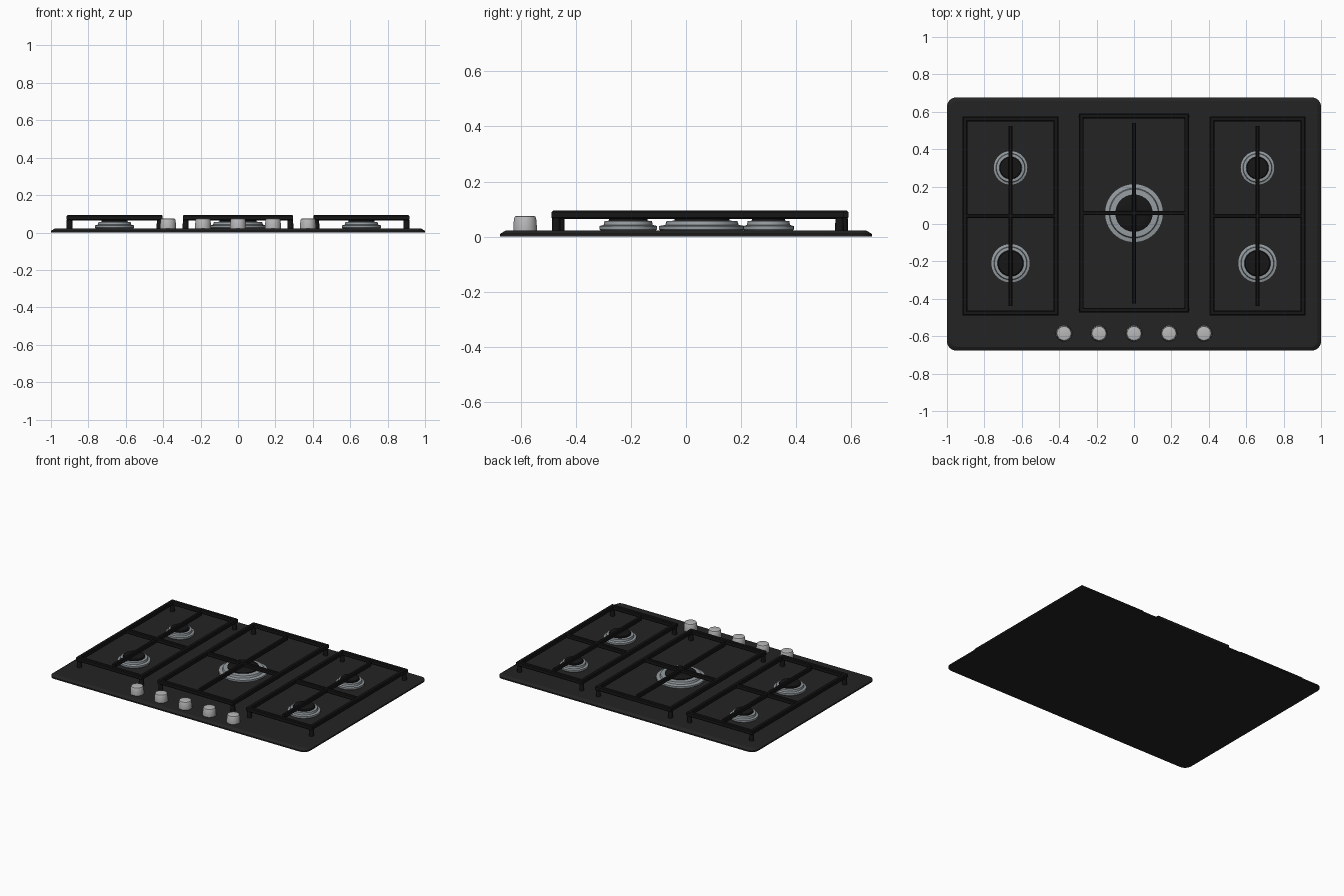
import bpy, bmesh, math
from mathutils import Matrix

cube = bpy.data.objects.get("Cube")
if cube:
    bpy.data.objects.remove(cube, do_unlink=True)


def material(name, rgb, rough=0.5):
    m = bpy.data.materials.new(name)
    m.use_nodes = True
    m.diffuse_color = (*rgb, 1)
    bsdf = next(n for n in m.node_tree.nodes if n.type == 'BSDF_PRINCIPLED')
    bsdf.inputs["Base Color"].default_value = (*rgb, 1)
    bsdf.inputs["Roughness"].default_value = rough
    return m


GLASS = material("dark plate", (0.017, 0.017, 0.017))
IRON = material("black iron", (0.008, 0.008, 0.008))
METAL = material("burner grey", (0.30, 0.33, 0.35))
KNOB = material("knob silver", (0.48, 0.48, 0.49))


def finish(bm, name, mat, angle=35):
    bmesh.ops.recalc_face_normals(bm, faces=bm.faces)
    mesh = bpy.data.meshes.new(name)
    bm.to_mesh(mesh)
    bm.free()
    ob = bpy.data.objects.new(name, mesh)
    bpy.context.collection.objects.link(ob)
    mesh.materials.append(mat)
    bpy.ops.object.select_all(action='DESELECT')
    ob.select_set(True)
    bpy.context.view_layer.objects.active = ob
    bpy.ops.object.shade_smooth_by_angle(angle=math.radians(angle))
    return ob


def bridge(bm, loops, closed=False):
    """Skin a list of equally long point loops."""
    rings = [[bm.verts.new(p) for p in loop] for loop in loops]
    n = len(rings[0])
    pairs = list(zip(rings, rings[1:]))
    if closed:
        pairs.append((rings[-1], rings[0]))
    else:
        bm.faces.new(rings[0])
        bm.faces.new(rings[-1])
    for a, b in pairs:
        for i in range(n):
            j = (i + 1) % n
            bm.faces.new((a[i], a[j], b[j], b[i]))


def lathe(name, mat, x, y, profile, sides=40):
    bm = bmesh.new()
    turns = [2 * math.pi * i / sides for i in range(sides)]
    bridge(bm, [[(x + r * math.cos(t), y + r * math.sin(t), z) for t in turns]
                for r, z in profile])
    return finish(bm, name, mat)


def rounded_rect(hx, hy, r, z, steps=6):
    pts = []
    for k, (sx, sy) in enumerate(((1, 1), (-1, 1), (-1, -1), (1, -1))):
        for i in range(steps + 1):
            t = math.pi / 2 * (k + i / steps)
            pts.append((sx * (hx - r) + r * math.cos(t),
                        sy * (hy - r) + r * math.sin(t), z))
    return pts


# Base plate with a sloped rim
bm = bmesh.new()
bridge(bm, [rounded_rect(1 - d, 0.677 - d, 0.05 - d, z)
            for d, z in ((0, 0), (0, 0.009), (0.02, 0.021))])
finish(bm, "base_plate", GLASS, 20)

# Pan supports
LOW, HIGH, WIDTH, CUT = 0.064, 0.094, 0.026, 0.005


def bar_section(w):
    """Chamfered bar cross-section as (across, height) pairs."""
    return [(CUT, LOW), (w - CUT, LOW), (w, LOW + CUT), (w, HIGH - CUT),
            (w - CUT, HIGH), (CUT, HIGH), (0, HIGH - CUT), (0, LOW + CUT)]


def bar(bm, x0, y0, x1, y1, w=0.022):
    dx, dy = (0, 1) if x0 == x1 else (1, 0)
    bridge(bm, [[(x + dy * (a - w / 2), y + dx * (a - w / 2), z)
                 for a, z in bar_section(w)] for x, y in ((x0, y0), (x1, y1))])


def grate(name, cx, cy, hx, hy):
    bm = bmesh.new()
    # Mitred outer frame
    bridge(bm, [[(cx + sx * (hx - a), cy + sy * (hy - a), z)
                 for a, z in bar_section(WIDTH)]
                for sx, sy in ((1, 1), (-1, 1), (-1, -1), (1, -1))], closed=True)
    # Crossing bars
    bar(bm, cx - hx + 0.02, cy, cx + hx - 0.02, cy)
    bar(bm, cx, cy - hy + 0.05, cx, cy + hy - 0.05)
    # Corner legs
    for sx in (1, -1):
        for sy in (1, -1):
            place = Matrix.Translation((cx + sx * (hx - 0.015),
                                        cy + sy * (hy - 0.017), 0.043))
            bmesh.ops.create_cone(bm, cap_ends=True, segments=12, radius1=0.016,
                                  radius2=0.015, depth=0.05, matrix=place)
    finish(bm, name, IRON, 30)


grate("right_grate", -0.66, 0.043, 0.256, 0.532)
grate("middle_grate", 0, 0.058, 0.295, 0.532)
grate("left_grate", 0.66, 0.043, 0.256, 0.532)


# Burners: stepped grey ring with a black cap
def burner(name, x, y, r, cap):
    lathe(name + "_ring", METAL, x, y,
          [(r * 0.94, 0.02), (r, 0.026), (r, 0.038), (r * 0.85, 0.042),
           (r * 0.82, 0.056), (cap * 0.95, 0.058)])
    lathe(name + "_cap", IRON, x, y,
          [(cap * 0.97, 0.055), (cap, 0.058), (cap, 0.064),
           (cap * 0.93, 0.069), (cap * 0.5, 0.071)])


for side, x in (("right", -0.66), ("left", 0.66)):
    burner(side + "_back_burner", x, 0.30, 0.092, 0.06)
    burner(side + "_front_burner", x, -0.21, 0.105, 0.07)
burner("middle_burner", 0, 0.058, 0.157, 0.10)

# Control knobs
for i in range(5):
    lathe(f"knob_{i + 1}", KNOB, (i - 2) * 0.187, -0.585,
          [(0.043, 0.02), (0.043, 0.035), (0.04, 0.067), (0.037, 0.073),
           (0.03, 0.075)], 32)
